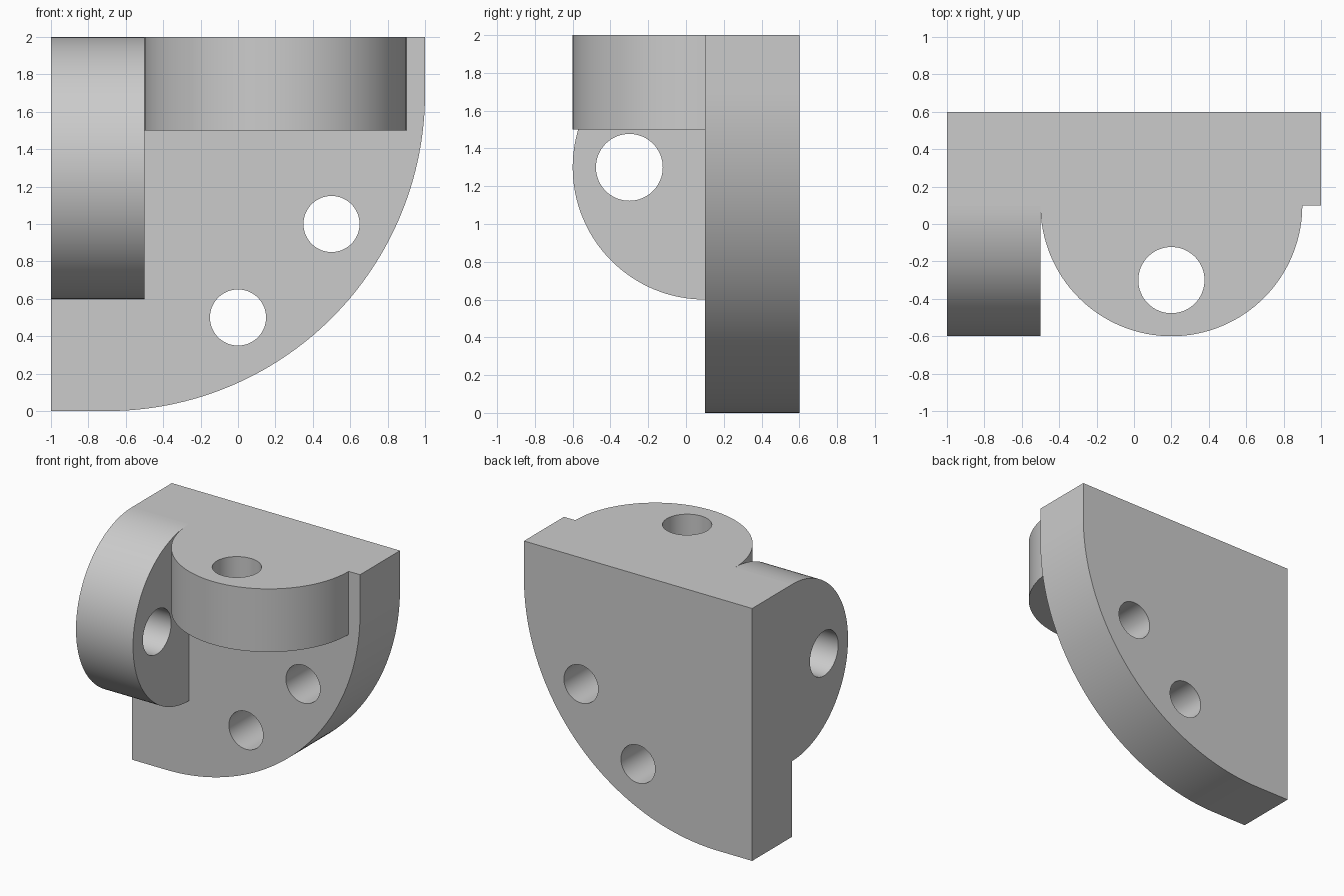
import bpy
import bmesh
from math import cos, sin, pi, radians
from mathutils import Vector

cube = bpy.data.objects.get("Cube")
if cube:
    bpy.data.objects.remove(cube, do_unlink=True)

grey = bpy.data.materials.new("plain grey")
grey.use_nodes = True
colour = (0.6, 0.6, 0.6, 1)
grey.diffuse_color = colour
grey.node_tree.nodes["Principled BSDF"].inputs["Base Color"].default_value = colour


def arc(cu, cv, r, start, end, steps):
    """Points along an arc, angles in degrees, both ends included."""
    angles = [radians(start + (end - start) * i / steps) for i in range(steps + 1)]
    return [(cu + r * cos(a), cv + r * sin(a)) for a in angles]


def drilled_prism(name, outline, holes, place, depth):
    """Fill an outline around round holes, then extrude it along depth."""
    bm = bmesh.new()
    loops = [outline] + [arc(u, v, r, 0, 360, 64)[:-1] for u, v, r in holes]
    for loop in loops:
        verts = [bm.verts.new(place(u, v)) for u, v in loop]
        for a, b in zip(verts, verts[1:] + verts[:1]):
            bm.edges.new((a, b))
    bmesh.ops.triangle_fill(bm, edges=bm.edges[:], use_beauty=True)
    extruded = bmesh.ops.extrude_face_region(bm, geom=bm.faces[:], use_keep_orig=True)
    moved = [g for g in extruded["geom"] if isinstance(g, bmesh.types.BMVert)]
    bmesh.ops.translate(bm, verts=moved, vec=Vector(depth))
    bmesh.ops.recalc_face_normals(bm, faces=bm.faces[:])
    mesh = bpy.data.meshes.new(name)
    bm.to_mesh(mesh)
    bm.free()
    mesh.materials.append(grey)
    obj = bpy.data.objects.new(name, mesh)
    bpy.context.collection.objects.link(obj)
    bpy.ops.object.select_all(action="DESELECT")
    obj.select_set(True)
    bpy.context.view_layer.objects.active = obj
    bpy.ops.object.shade_smooth_by_angle(angle=radians(30))
    return obj


# Back plate: square with one large rounded corner and two screw holes
R = 1.7
plate = [(-1, 2), (-1, 0)] + arc(1 - R, R, R, -90, 0, 64) + [(1, 2)]
drilled_prism("back_plate", plate, [(0, 0.5, 0.15), (0.5, 1, 0.15)],
              lambda u, v: (u, 0.1, v), (0, 0.5, 0))

# Half-round lugs standing out of the plate, each with one bolt hole
BOLT = 0.177
drilled_prism("side_lug", arc(0.1, 1.3, 0.7, 90, 270, 64), [(-0.3, 1.3, BOLT)],
              lambda u, v: (-1, u, v), (0.5, 0, 0))
drilled_prism("top_lug", arc(0.2, 0.1, 0.7, 180, 360, 64), [(0.2, -0.3, BOLT)],
              lambda u, v: (u, v, 1.5), (0, 0, 0.5))
